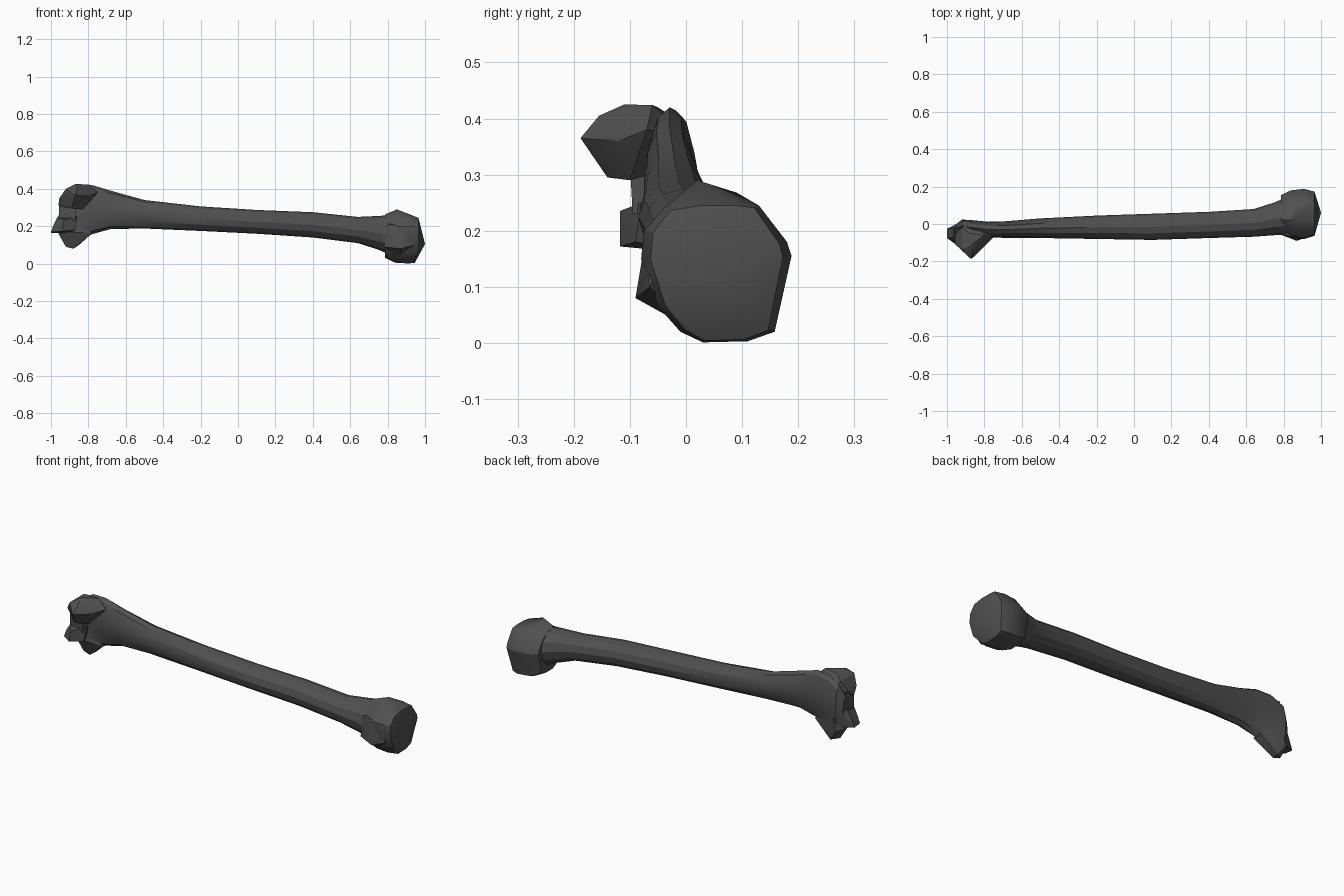
import bpy, bmesh, math

if "Cube" in bpy.data.objects:
    bpy.data.objects.remove(bpy.data.objects["Cube"])


def finish(name, bm):
    bmesh.ops.recalc_face_normals(bm, faces=bm.faces)
    mesh = bpy.data.meshes.new(name)
    bm.to_mesh(mesh)
    bm.free()
    ob = bpy.data.objects.new(name, mesh)
    bpy.context.collection.objects.link(ob)
    return ob


def loft(name, sections, sides=12):
    """Skin rounded rings given as x, y min, y max, z min, z max."""
    bm = bmesh.new()
    rings = []
    for x, y0, y1, z0, z1 in sections:
        ring = []
        for i in range(sides):
            a = 2 * math.pi * i / sides
            c, s = math.cos(a), math.sin(a)
            ring.append(bm.verts.new((x, (y0 + y1) / 2 + c * (y1 - y0) / 2,
                                      (z0 + z1) / 2 + s * (z1 - z0) / 2)))
        rings.append(ring)
    for a, b in zip(rings, rings[1:]):
        for i in range(sides):
            j = (i + 1) % sides
            bm.faces.new((a[i], a[j], b[j], b[i]))
    bm.faces.new(rings[0])
    bm.faces.new(rings[-1])
    return finish(name, bm)


def hull(name, points):
    """Faceted lump wrapped around a few points."""
    bm = bmesh.new()
    for p in points:
        bm.verts.new(p)
    res = bmesh.ops.convex_hull(bm, input=bm.verts)
    loose = {v for v in res["geom_interior"] + res["geom_unused"]
             if isinstance(v, bmesh.types.BMVert)}
    bmesh.ops.delete(bm, geom=list(loose), context='VERTS')
    bmesh.ops.dissolve_limit(bm, angle_limit=math.radians(4),
                             verts=bm.verts, edges=bm.edges)
    return finish(name, bm)


# Long shaft, flaring to a flat plate at the left end
bone = loft("bone", [
    (0.83, -.06, .15, .04, .26), (0.75, -.06, .115, .075, .255),
    (0.64, -.068, .08, .11, .25), (0.4, -.075, .065, .14, .275),
    (0.1, -.085, .055, .16, .287), (-.2, -.08, .045, .175, .306),
    (-.5, -.075, .03, .188, .34), (-.68, -.075, .015, .185, .39),
    (-.78, -.07, .012, .158, .42), (-.86, -.058, .02, .115, .415),
    (-.92, -.045, .024, .12, .38), (-.95, -.045, .0, .16, .32)])

# Ball head at the right end: outline seen from the end
outline = [(-.075, .2), (-.04, .24), (.02, .29), (.09, .268), (.13, .245),
           (.18, .18), (.188, .155), (.158, .02), (.11, .003), (.03, .001),
           (-.01, .02), (-.05, .065), (-.08, .15)]
pts = [(1.0, .06, .105)]
for y, z in outline:
    top = z > .25
    pts.append((.85 if top else .91, y, z))
    pts.append((.965 - (.02 if z < .05 else 0), .06 + (y - .06) * .88,
                min(.11 + (z - .11) * .97, .245)))
    pts.append((.84, .055 + (y - .055) * .94, .14 + (z - .14) * .97))
    pts.append((.785, .035 + (y - .035) * .78, .155 + (z - .155) * .8))
parts = [hull("head", pts)]

# Small knob on the front of the head
parts.append(hull("tubercle", [
    (.87, -.09, .08), (.9, -.07, .2), (.8, -.06, .21), (.78, -.055, .09),
    (.94, -.065, .1), (.87, 0, .03), (.87, 0, .22)]))

# Rounded joint lump, upper left end
parts.append(hull("outer_condyle", [
    (-.87, -.188, .365), (-.92, -.14, .40), (-.86, -.155, .405),
    (-.87, -.11, .425), (-.80, -.06, .424), (-.88, -.05, .42),
    (-.89, -.14, .295), (-.955, -.11, .35), (-.96, -.08, .31),
    (-.95, -.04, .35), (-.92, -.02, .40), (-.80, -.12, .36),
    (-.83, -.10, .29), (-.75, -.07, .38), (-.85, 0, .37), (-.9, .01, .32)]))

# Spool between the two lumps
parts.append(hull("spool", [
    (-1, -.075, .17), (-1, -.025, .165), (-.985, -.075, .21),
    (-.985, -.025, .21), (-.94, -.118, .172), (-.93, -.118, .235),
    (-.965, -.07, .245), (-.965, -.02, .25), (-.87, -.09, .18),
    (-.86, -.08, .25), (-.91, .01, .16), (-.91, .02, .27)]))
parts.append(hull("spool_neck", [
    (-.96, -.08, .23), (-.96, -.02, .23), (-.955, -.085, .32),
    (-.955, -.02, .32), (-.87, -.095, .23), (-.87, -.1, .32),
    (-.87, 0, .23), (-.87, 0, .32)]))

# Lower side lump at the left end
parts.append(hull("inner_epicondyle", [
    (-.92, -.02, .09), (-.88, -.025, .08), (-.85, -.01, .10), (-.88, .01, .082),
    (-.96, -.03, .16), (-.945, 0, .15), (-.92, .024, .14), (-.86, .018, .14),
    (-.78, -.05, .162), (-.78, 0, .17), (-.9, -.065, .17), (-.86, -.05, .22),
    (-.9, .02, .23)]))

# Fuse everything into one bone
for p in parts:
    m = bone.modifiers.new(p.name, 'BOOLEAN')
    m.operation, m.solver, m.object = 'UNION', 'EXACT', p
bpy.context.view_layer.update()
graph = bpy.context.evaluated_depsgraph_get()
mesh = bpy.data.meshes.new_from_object(bone.evaluated_get(graph))
bone.modifiers.clear()
bone.data = mesh
for p in parts:
    bpy.data.objects.remove(p)

# Dark grey, softly faceted
mat = bpy.data.materials.new("dark_grey")
mat.diffuse_color = (.08, .08, .08, 1)
mat.use_nodes = True
mat.node_tree.nodes["Principled BSDF"].inputs["Base Color"].default_value = mat.diffuse_color
bone.data.materials.clear()
bone.data.materials.append(mat)
bpy.context.view_layer.objects.active = bone
bone.select_set(True)
bpy.ops.object.shade_smooth_by_angle(angle=math.radians(25))
